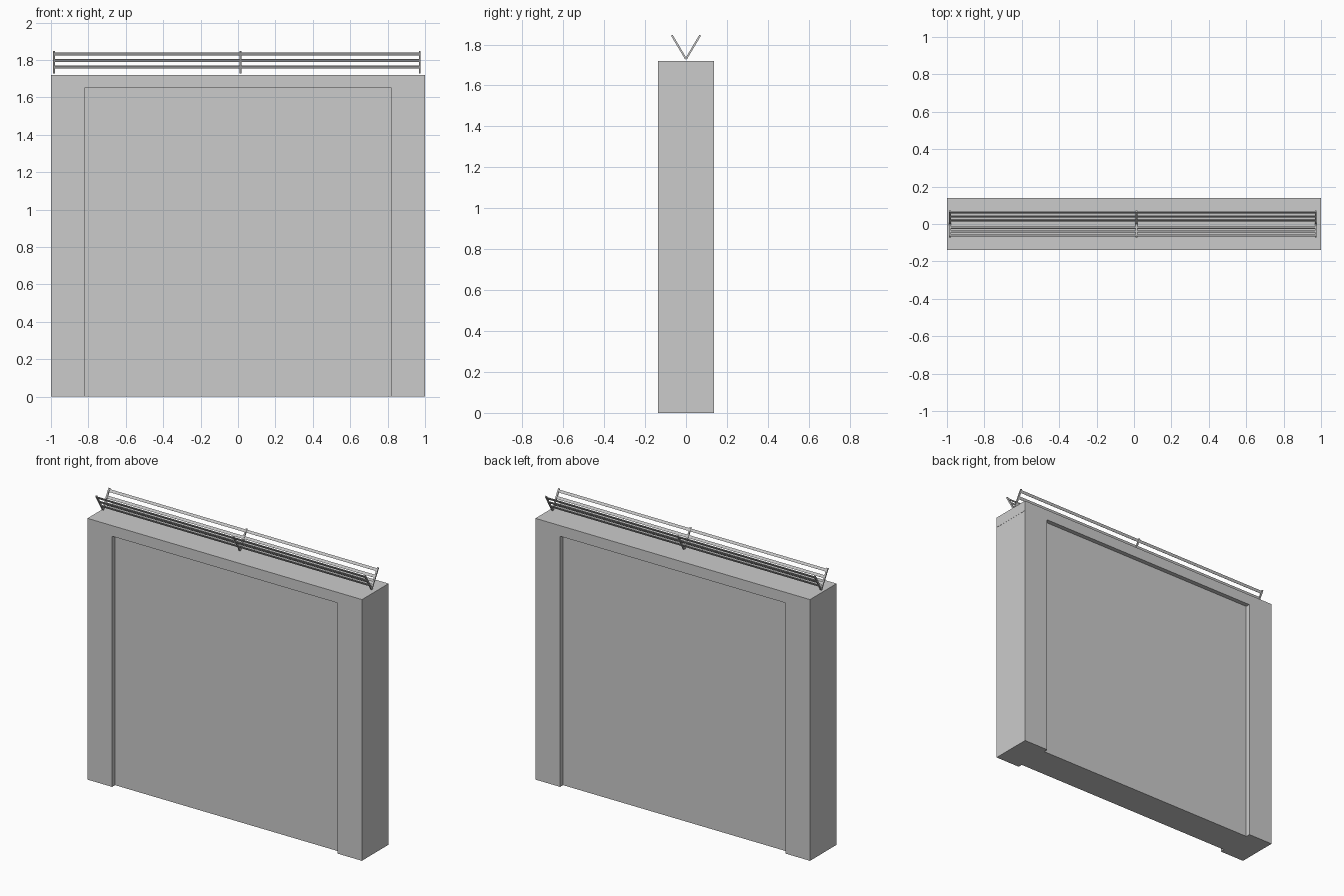
import bpy, math
from mathutils import Vector

if "Cube" in bpy.data.objects:
    bpy.data.objects.remove(bpy.data.objects["Cube"])

def box(name, lo, hi, rot_x=0.0):
    """Box between two corners, optionally tilted about its own x axis."""
    lo, hi = Vector(lo), Vector(hi)
    bpy.ops.mesh.primitive_cube_add(size=1, location=(lo + hi) / 2, rotation=(rot_x, 0, 0))
    ob = bpy.context.object
    ob.name = name
    ob.scale = hi - lo
    return ob

def tilted(name, x0, x1, y, z, thick, length, angle):
    """Bar centred on (y, z), its length leaning away from vertical."""
    return box(name, (x0, y - thick / 2, z - length / 2), (x1, y + thick / 2, z + length / 2), angle)

HALF_D, TOP, LINTEL = 0.138, 1.72, 1.65
OPEN_X, RECESS = 0.82, 0.03

# wall: recessed panel, two pillars, top beam
box("wall_panel", (-OPEN_X, -HALF_D + RECESS, 0), (OPEN_X, HALF_D - RECESS, LINTEL))
for side, a, b in (("left", -1, -OPEN_X), ("right", OPEN_X, 0.999)):
    box("pillar_" + side, (a, -HALF_D, 0), (b, HALF_D, LINTEL))
box("top_beam", (-1, -HALF_D, LINTEL), (1, HALF_D, TOP))

# V-shaped fence on top: leaning arms and flat rails
BASE_Z, TIP_Y, TIP_Z = 1.729, 0.069, 1.845
rise = TIP_Z - BASE_Z
lean = math.atan2(TIP_Y, rise)
arm_len = math.hypot(TIP_Y, rise)
POSTS = (-0.984, 0.014, 0.972)
for s in (-1, 1):
    for x in POSTS:
        tilted("fence_arm", x - 0.005, x + 0.005, s * TIP_Y / 2, BASE_Z + rise / 2,
               0.009, arm_len, -s * lean)
    for z in (1.762, 1.797, 1.832):
        y = s * (z - BASE_Z) * TIP_Y / rise
        tilted("fence_rail", POSTS[0], POSTS[-1], y, z, 0.004, 0.018, -s * lean)
